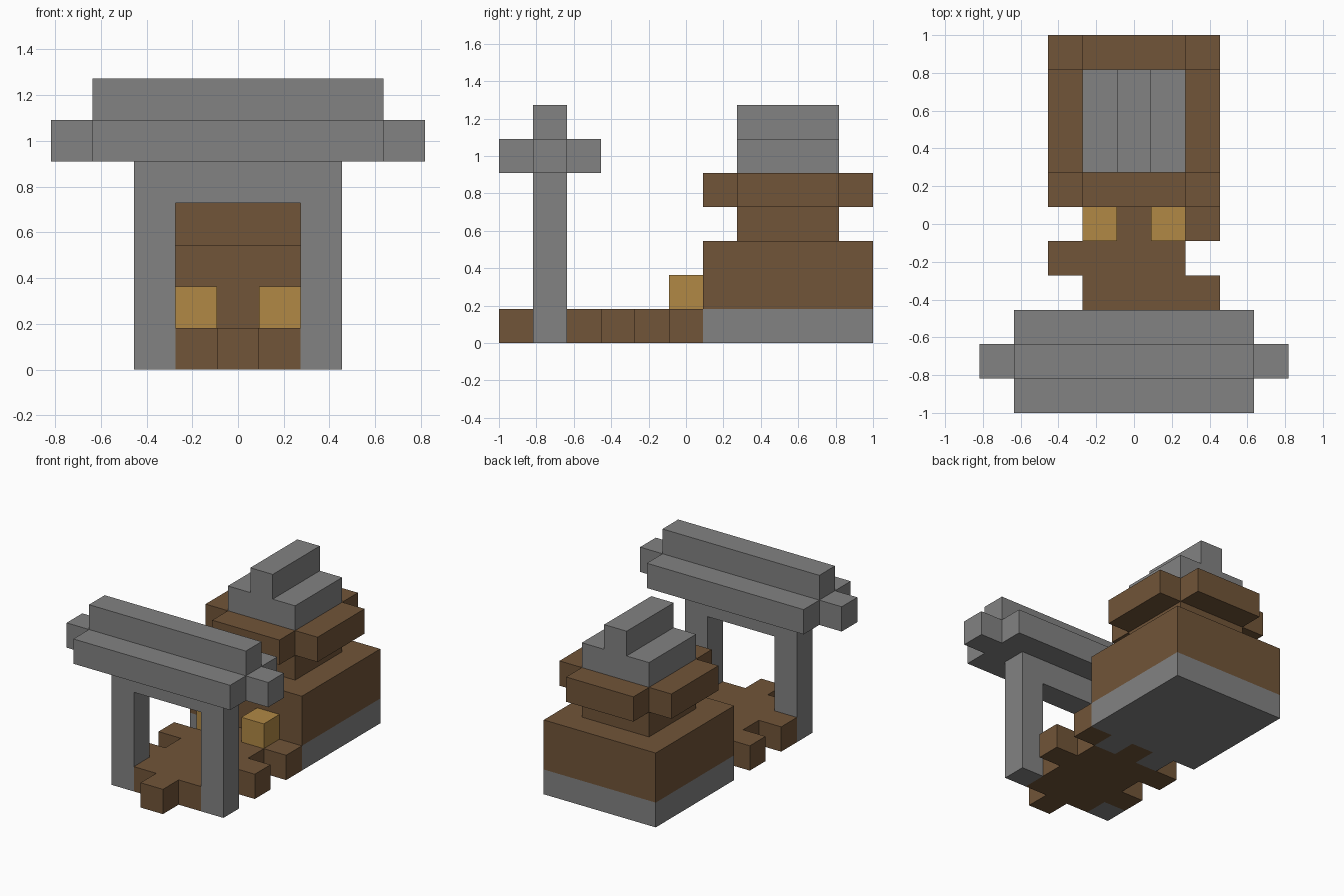
import bpy
import bmesh
from mathutils import Matrix, Vector

cube = bpy.data.objects.get("Cube")
if cube:
    bpy.data.objects.remove(cube, do_unlink=True)

U = 2 / 11  # one block; the model is eleven blocks long


def material(name, rgb):
    mat = bpy.data.materials.new(name)
    mat.use_nodes = True
    color = (*rgb, 1)
    mat.diffuse_color = color
    bsdf = mat.node_tree.nodes["Principled BSDF"]
    bsdf.inputs["Base Color"].default_value = color
    bsdf.inputs["Roughness"].default_value = 0.9
    return mat


STONE = material("stone_grey", (0.225, 0.225, 0.225))
WOOD = material("wood_brown", (0.165, 0.09, 0.04))
GOLD = material("straw_gold", (0.44, 0.25, 0.06))


def part(name, mat, *boxes):
    """Each box is (columns, rows, layers) as inclusive block ranges.
    Columns count from the middle, rows from the front, layers from the ground."""
    bm = bmesh.new()
    for ranges in boxes:
        low = Vector([r[0] for r in ranges])
        high = Vector([r[1] + 1 for r in ranges])
        size = (high - low) * U
        centre = (low + high) / 2 * U - Vector((U / 2, 1, 0))
        bmesh.ops.create_cube(
            bm, size=1, matrix=Matrix.Translation(centre) @ Matrix.Diagonal((*size, 1)))
    mesh = bpy.data.meshes.new(name)
    bm.to_mesh(mesh)
    bm.free()
    mesh.materials.append(mat)
    obj = bpy.data.objects.new(name, mesh)
    bpy.context.collection.objects.link(obj)
    return obj


# Gate: two posts, a lintel and a stepped beam on top
for side, col in (("left", 2), ("right", -2)):
    part("gate_post_" + side, STONE, ((col, col), (1, 1), (0, 4)))
part("gate_lintel", STONE, ((-1, 1), (1, 1), (4, 4)))
part("gate_beam", STONE, ((-3, 3), (0, 2), (5, 5)))
for side, col in (("left", 4), ("right", -4)):
    part("gate_beam_end_" + side, STONE, ((col, col), (1, 1), (5, 5)))
part("gate_ridge", STONE, ((-3, 3), (1, 1), (6, 6)))

# Path: rows of blocks with staggered edges
path_rows = [(0, 0), (-1, 1), (-2, 1), (-1, 2), (-2, 1)]
part("path", WOOD, *[(cols, (row, row), (0, 0)) for row, cols in enumerate(path_rows)])
part("path_end", WOOD, ((0, 0), (5, 5), (0, 0)), ((2, 2), (5, 5), (0, 0)))

# Golden blocks on stone footings beside the entrance
for side, col in (("left", 1), ("right", -1)):
    part("footing_" + side, STONE, ((col, col), (5, 5), (0, 0)))
    part("golden_block_" + side, GOLD, ((col, col), (5, 5), (1, 1)))

# Shrine: stone base, wooden body, narrow neck
part("shrine_base", STONE, ((-2, 2), (6, 10), (0, 0)))
part("shrine_body", WOOD, ((-2, 2), (6, 10), (1, 2)))
part("shrine_neck", WOOD, ((-1, 1), (7, 9), (3, 3)))

# Roof: cross-shaped eaves below a stone cap and ridge
part("roof_eaves", WOOD,
     ((-2, 2), (7, 9), (4, 4)),
     ((-1, 1), (6, 6), (4, 4)),
     ((-1, 1), (10, 10), (4, 4)))
part("roof_cap", STONE, ((-1, 1), (7, 9), (5, 5)))
part("roof_ridge", STONE, ((0, 0), (7, 9), (6, 6)))
